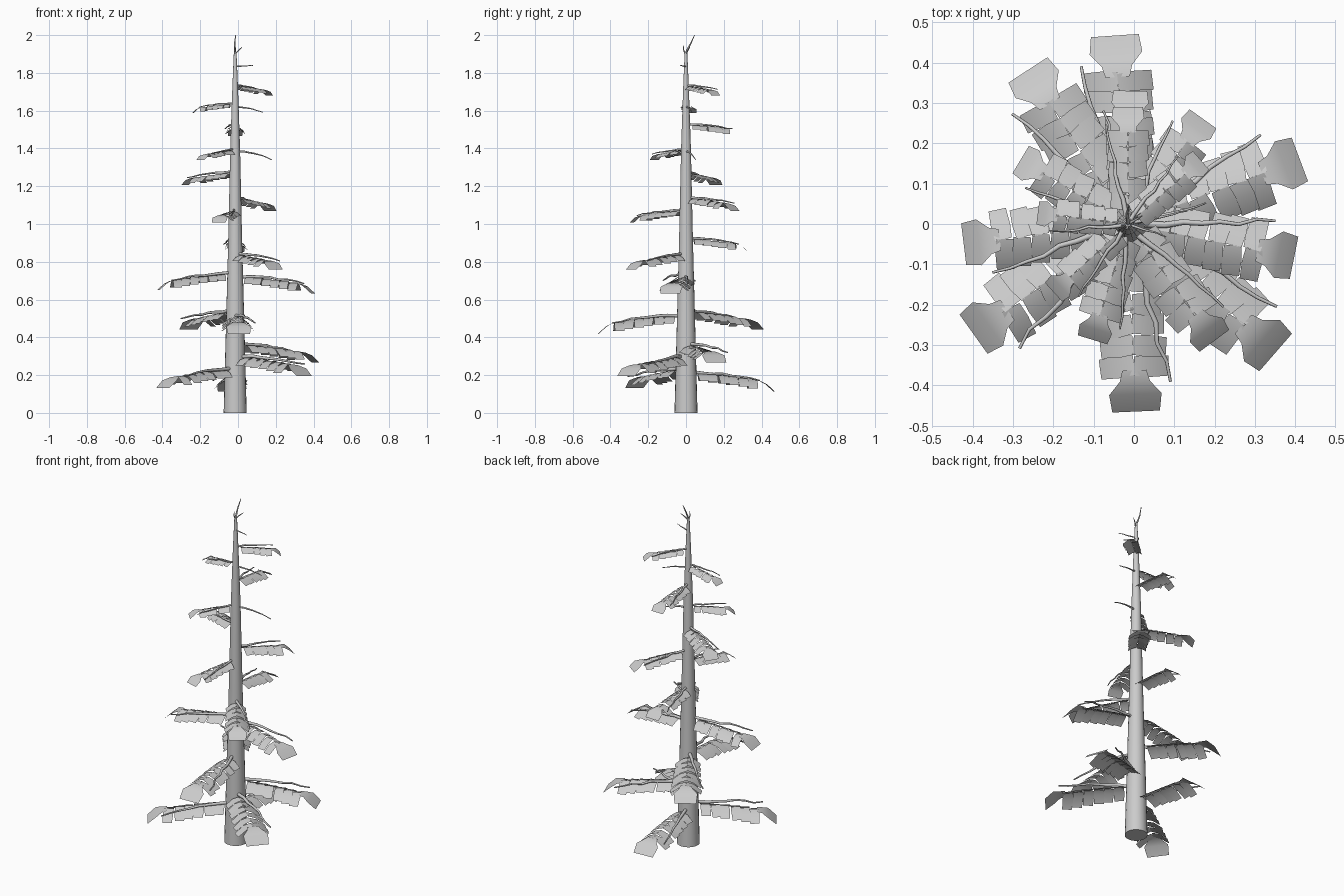
import bpy, bmesh, random
from math import radians, cos, sin, pi
from mathutils import Vector

if "Cube" in bpy.data.objects:
    bpy.data.objects.remove(bpy.data.objects["Cube"])

random.seed(4)
CX = -0.015  # trunk axis


def tube(name, pts, radii, sides=2):
    """Tapered round tube through the points."""
    cu = bpy.data.curves.new(name, 'CURVE')
    cu.dimensions = '3D'
    cu.bevel_depth = 1.0
    cu.bevel_resolution = sides
    cu.use_fill_caps = True
    sp = cu.splines.new('POLY')
    sp.points.add(len(pts) - 1)
    for p, co, r in zip(sp.points, pts, radii):
        p.co = (*co, 1)
        p.radius = r
    ob = bpy.data.objects.new(name, cu)
    bpy.context.collection.objects.link(ob)
    return ob


def add_leaf(bm, base, out, length, drop, rows):
    """Drooping plate; rows give (distance, width, drop fraction)."""
    side = Vector((-out.y, out.x, 0))
    prev = None
    for s, w, d in rows:
        c = base + out * length * s - Vector((0, 0, drop * d))
        row = [bm.verts.new(c + side * w * k) for k in (-0.5, 0.5)]
        if prev:
            bm.faces.new((prev[1], prev[0], row[0], row[1])).smooth = True
        prev = row


def direction(deg):
    return Vector((cos(radians(deg)), sin(radians(deg)), 0))


def ridge_z(z0, t, L):
    return z0 - L * (0.03 * t + 0.09 * t * t)


def frond(i, deg, z0, L):
    """Row of paired leaves plus one end leaf along a bough."""
    bm = bmesh.new()
    u = direction(deg)
    k = L / 0.465
    n = 6 if L > 0.38 else 5
    step = 0.67 / n
    w = step * L
    for j in range(n):
        t = 0.19 + step * j
        for sgn in (-1, 1):
            tt = t + random.uniform(-0.012, 0.012)
            base = Vector((CX, 0, ridge_z(z0, tt, L))) + u * L * tt
            grow = 0.72 + 0.33 * t
            add_leaf(bm, base, direction(deg + sgn * random.uniform(82, 90)),
                     0.088 * k * grow, 0.048 * k * grow,
                     ((0, w * 0.92, 0), (0.45, w * 1.06, 0.25), (1, w * 0.95, 1)))
    # end leaf reaches back to the bough
    base = Vector((CX, 0, ridge_z(z0, 0.78, L))) + u * L * 0.78
    add_leaf(bm, base, u, 0.22 * L, 0.06 * k,
             ((0, 0.06 * k, 0), (0.27, 0.075 * k, 0.08),
              (0.58, 0.13 * k, 0.35), (1, 0.118 * k, 1)))
    me = bpy.data.meshes.new(f"leaves_{i}")
    bm.to_mesh(me)
    bm.free()
    bpy.context.collection.objects.link(bpy.data.objects.new(f"leaves_{i}", me))


def bough(name, deg, z0, L, drop, r0):
    """Slightly crooked tapering branch."""
    u = direction(deg)
    v = Vector((-u.y, u.x, 0))
    pts, rad = [], []
    for j in range(9):
        t = j / 8
        wob = 0.007 * L / 0.4 if 0 < j else 0
        p = Vector((CX, 0, z0 - drop * t * t)) + u * L * t
        p += v * random.uniform(-wob, wob)
        p.z += random.uniform(-wob, wob) * 0.6
        pts.append(p)
        rad.append(r0 * (1 - 0.65 * t))
    tube(name, pts, rad)


# Trunk: tapered round stack
bm = bmesh.new()
N = 20
prof = [(0, 0.061), (0.45, 0.049), (0.9, 0.037), (1.4, 0.026), (1.72, 0.015), (1.91, 0.007)]
rings = [[bm.verts.new((CX + r * cos(2 * pi * i / N), r * sin(2 * pi * i / N), z))
          for i in range(N)] for z, r in prof]
for a, b in zip(rings, rings[1:]):
    for i in range(N):
        j = (i + 1) % N
        bm.faces.new((a[i], a[j], b[j], b[i])).smooth = True
bm.faces.new(rings[0][::-1])
bm.faces.new(rings[-1])
me = bpy.data.meshes.new("trunk")
bm.to_mesh(me)
bm.free()
bpy.context.collection.objects.link(bpy.data.objects.new("trunk", me))

# Leafy boughs: heading, height, reach
boughs = [(94, 0.21, 0.468), (215.5, 0.23, 0.47), (-41, 0.295, 0.485), (20.6, 0.36, 0.455),
          (272.5, 0.515, 0.465), (123, 0.535, 0.455), (187, 0.735, 0.41), (-11.5, 0.72, 0.42),
          (-53.5, 0.835, 0.36), (89, 0.92, 0.33), (253, 1.07, 0.30), (54.5, 1.135, 0.32),
          (149, 1.27, 0.31), (222.5, 1.39, 0.25), (90, 1.525, 0.29), (173, 1.635, 0.225),
          (41, 1.73, 0.24)]
for i, (deg, z, L) in enumerate(boughs):
    frond(i, deg, z, L)
    bough(f"branch_{i}", deg + 12.5, z + 0.004, L * 0.87, L * 0.09, 0.008 * L / 0.4 + 0.001)

# Bare twigs
bough("bare_twig_a", 15, 1.385, 0.20, 0.045, 0.006)
bough("bare_twig_b", 12, 1.62, 0.15, 0.03, 0.005)
bough("bare_twig_c", -18, 1.835, 0.10, -0.005, 0.004)

# Leader tip and side spurs
tube("leader_tip", [(CX, 0, 1.89), (CX, 0.005, 1.92), (CX - 0.003, 0.025, 1.955),
                    (CX + 0.003, 0.045, 2.0)], [0.007, 0.005, 0.0035, 0.002])
tube("tip_spur_a", [(CX, 0, 1.9), (0.003, 0.01, 1.92), (0.02, 0.02, 1.935)], [0.004, 0.003, 0.0015])
tube("tip_spur_b", [(CX, 0, 1.89), (CX - 0.002, -0.012, 1.92), (CX, -0.014, 1.945)],
     [0.004, 0.003, 0.0015])
